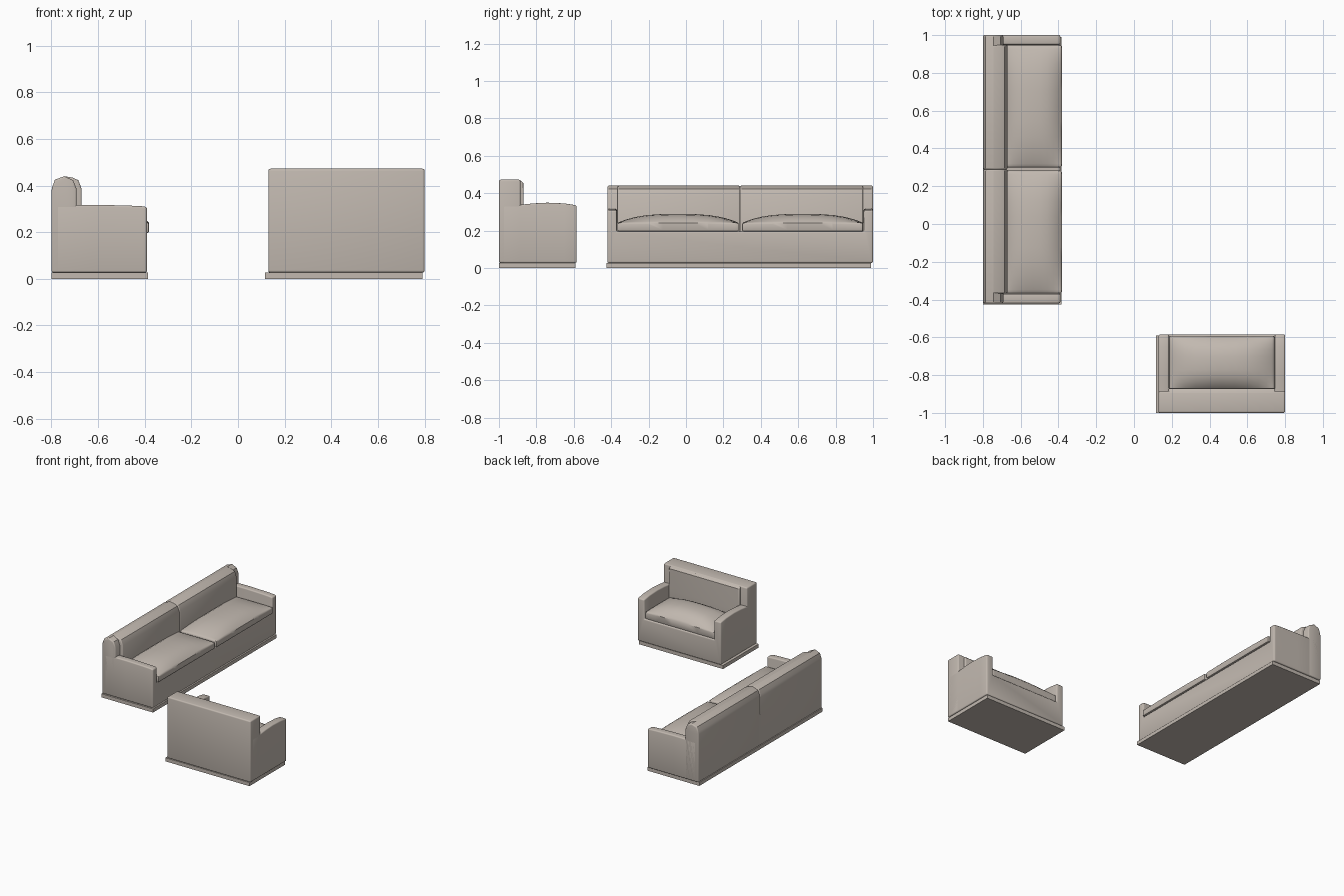
import bpy, bmesh, math

if "Cube" in bpy.data.objects:
    bpy.data.objects.remove(bpy.data.objects["Cube"])

fabric = bpy.data.materials.new("warm grey fabric")
fabric.diffuse_color = (0.54, 0.485, 0.435, 1)
fabric.use_nodes = True
fabric.node_tree.nodes["Principled BSDF"].inputs["Base Color"].default_value = fabric.diffuse_color


# a = along the width, d = depth from the back, z = height
def sofa_place(a, d, z):
    return (-0.80 + d, a, z)


def chair_place(a, d, z):
    return (a, -1.0 + d, z)


def loft(name, sections, along, place, bevel=0.0, seg=3):
    """Skin between equal outlines; along='d' outlines are (a,z), 'a' are (d,z)."""
    bm = bmesh.new()
    rings = []
    for pos, pts in sections:
        rings.append([bm.verts.new(place(p, pos, z) if along == 'd' else place(pos, p, z))
                      for p, z in pts])
    n = len(rings[0])
    for r0, r1 in zip(rings, rings[1:]):
        for i in range(n):
            j = (i + 1) % n
            bm.faces.new((r0[i], r0[j], r1[j], r1[i]))
    bm.faces.new(rings[0])
    bm.faces.new(rings[-1])
    bmesh.ops.recalc_face_normals(bm, faces=bm.faces)
    if bevel:
        sharp = [e for e in bm.edges if e.calc_face_angle(0) > 0.9]
        bmesh.ops.bevel(bm, geom=sharp, offset=bevel, segments=seg, profile=0.5,
                        affect='EDGES', clamp_overlap=True)
    me = bpy.data.meshes.new(name)
    bm.to_mesh(me)
    bm.free()
    me.materials.append(fabric)
    ob = bpy.data.objects.new(name, me)
    bpy.context.collection.objects.link(ob)
    bpy.ops.object.select_all(action='DESELECT')
    ob.select_set(True)
    bpy.context.view_layer.objects.active = ob
    bpy.ops.object.shade_smooth_by_angle(angle=math.radians(40))
    return ob


def box(name, a0, a1, d0, d1, z0, z1, place, bevel=0.0):
    pts = [(d0, z0), (d1, z0), (d1, z1), (d0, z1)]
    return loft(name, [(a0, pts), (a1, pts)], 'a', place, bevel)


def frame(name, a0, a1, t, stations, place):
    """U-shaped body: front panel and both arms; stations are (depth, arm height)."""
    secs = []
    for d, h in stations:
        secs.append((d, [(a0, 0.027), (a1, 0.027), (a1, h), (a1 - t, h), (a1 - t, 0.195),
                         (a0 + t, 0.195), (a0 + t, h), (a0, h)]))
    return loft(name, secs, 'd', place, 0.008)


def cushion(name, a0, a1, d0, d1, z0, edge, crown, place):
    """Seat cushion with a domed top."""
    secs = []
    steps = [-1, -0.94, -0.85, -0.7, -0.5, -0.25, 0, 0.25, 0.5, 0.7, 0.85, 0.94, 1]
    for u in steps:
        top = []
        for v in reversed(steps):
            z = z0 + edge + crown * (1 - abs(u) ** 3) * (1 - abs(v) ** 3)
            top.append(((d0 + d1) / 2 + v * (d1 - d0) / 2, z))
        secs.append(((a0 + a1) / 2 + u * (a1 - a0) / 2, [(d0, z0), (d1, z0)] + top))
    return loft(name, secs, 'a', place, 0.007, 2)


def sofa_back(front):
    """Rounded backrest outline reaching forward to the given depth."""
    return [(0, 0.027), (front, 0.027), (front, 0.385), (front - 0.015, 0.423),
            (front - 0.04, 0.434), (0.055, 0.44), (0.015, 0.425), (0.004, 0.395), (0, 0.375)]


# ---- Sofa, facing +x ----
P = sofa_place
box("sofa_plinth", -0.425, 0.99, 0.0, 0.415, 0, 0.026, P)
frame("sofa_arms_and_base", -0.42, 1.0, 0.05,
      [(0.02, 0.316), (0.2, 0.317), (0.33, 0.314), (0.39, 0.311), (0.41, 0.307)], P)
for i, (b0, b1, c0, c1) in enumerate([(-0.42, 0.289, -0.367, 0.289),
                                      (0.289, 1.0, 0.289, 0.947)], 1):
    back = sofa_back(0.108)
    loft(f"sofa_back_{i}", [(b0, back), (b1, back)], 'a', P, 0.008)
    pad = sofa_back(0.13)
    pad = [(max(d, 0.03), z if d > 0.04 else min(z, 0.42)) for d, z in pad]
    loft(f"sofa_back_pad_{i}", [(c0, pad), (c1, pad)], 'a', P, 0.008)
    s0, s1 = (-0.367, 0.282) if i == 1 else (0.3, 0.947)
    cushion(f"sofa_seat_cushion_{i}", s0, s1, 0.115, 0.418, 0.196, 0.045, 0.048, P)
# lower panel closing the back seam
box("sofa_back_lower_panel", 0.26, 0.32, 0.0, 0.09, 0.035, 0.25, P)

# ---- Armchair, facing +y ----
P = chair_place
box("chair_plinth", 0.116, 0.792, 0.0, 0.41, 0, 0.026, P)
frame("chair_arms_and_base", 0.13, 0.80, 0.055,
      [(0.02, 0.335), (0.11, 0.337), (0.18, 0.345), (0.26, 0.349), (0.35, 0.345),
       (0.415, 0.335)], P)
box("chair_back", 0.13, 0.80, 0.0, 0.115, 0.027, 0.472, P, 0.009)
pad = [(0.03, 0.1), (0.13, 0.1), (0.133, 0.3), (0.13, 0.455), (0.115, 0.468), (0.03, 0.468)]
loft("chair_back_pad", [(0.183, pad), (0.747, pad)], 'a', P, 0.006)
cushion("chair_seat_cushion", 0.187, 0.743, 0.12, 0.408, 0.196, 0.05, 0.062, P)
